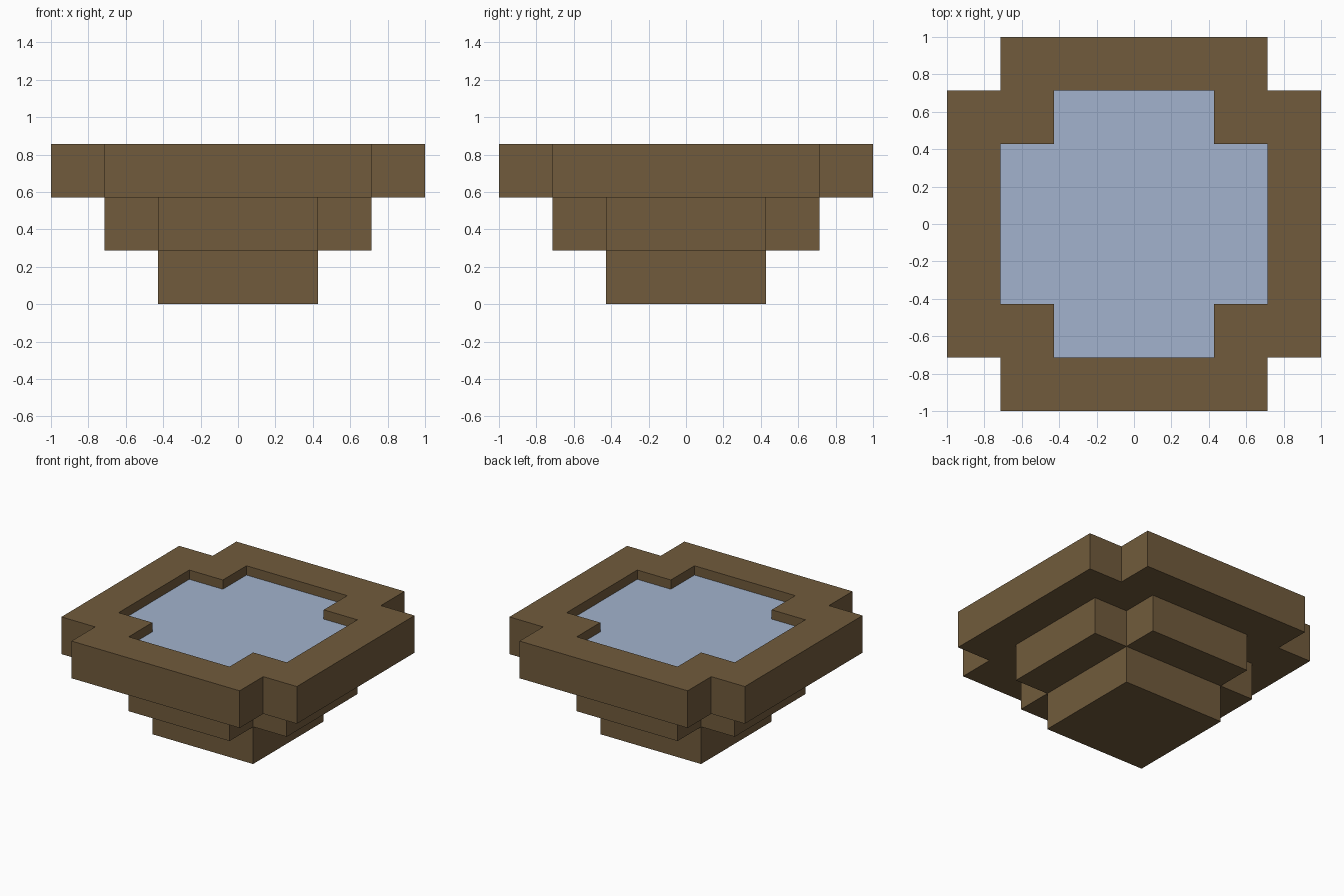
import bpy
import bmesh

cube = bpy.data.objects.get("Cube")
if cube:
    bpy.data.objects.remove(cube, do_unlink=True)

U = 2 / 7  # one block


def material(name, color):
    mat = bpy.data.materials.new(name)
    mat.use_nodes = True
    mat.diffuse_color = (*color, 1)
    bsdf = next(n for n in mat.node_tree.nodes if n.type == 'BSDF_PRINCIPLED')
    bsdf.inputs["Base Color"].default_value = (*color, 1)
    return mat


brown = material("brown_earth", (0.165, 0.105, 0.045))
blue = material("pale_water_blue", (0.36, 0.45, 0.61))


def cross(arm, half):
    """Counter-clockwise outline of a square with notched corners, in blocks."""
    corner = [(arm, half), (half, half), (half, arm)]
    points = []
    for _ in range(4):
        points += corner
        corner = [(-y, x) for x, y in corner]
    return points


def square(half):
    return [(half, -half), (half, half), (-half, half), (-half, -half)]


def loft(name, loops, mat, ring=False):
    """Join outlines given as (points, height); cap the ends or close into a ring."""
    bm = bmesh.new()
    rows = [[bm.verts.new((x * U, y * U, z * U)) for x, y in pts] for pts, z in loops]
    pairs = list(zip(rows, rows[1:]))
    if ring:
        pairs.append((rows[-1], rows[0]))
    else:
        bm.faces.new(rows[0][::-1])
        if len(rows) > 1:
            bm.faces.new(rows[-1])
    for low, high in pairs:
        for i in range(len(low)):
            j = (i + 1) % len(low)
            bm.faces.new((low[i], low[j], high[j], high[i]))
    if len(rows) > 1:
        bmesh.ops.recalc_face_normals(bm, faces=bm.faces)
    else:
        bmesh.ops.reverse_faces(bm, faces=bm.faces)
    mesh = bpy.data.meshes.new(name)
    bm.to_mesh(mesh)
    bm.free()
    mesh.materials.append(mat)
    obj = bpy.data.objects.new(name, mesh)
    bpy.context.collection.objects.link(obj)
    return obj


outer, inner = cross(3.5, 2.5), cross(2.5, 1.5)

# Stepped basin: square foot, notched middle tier, hollow rim
loft("basin_foot", [(square(1.5), 0), (square(1.5), 1)], brown)
loft("basin_middle", [(inner, 1), (inner, 2)], brown)
loft("basin_rim", [(outer, 2), (outer, 3), (inner, 3), (inner, 2)], brown, ring=True)

# Water sheet slightly below the rim
loft("water_surface", [(inner, 2.75)], blue)
